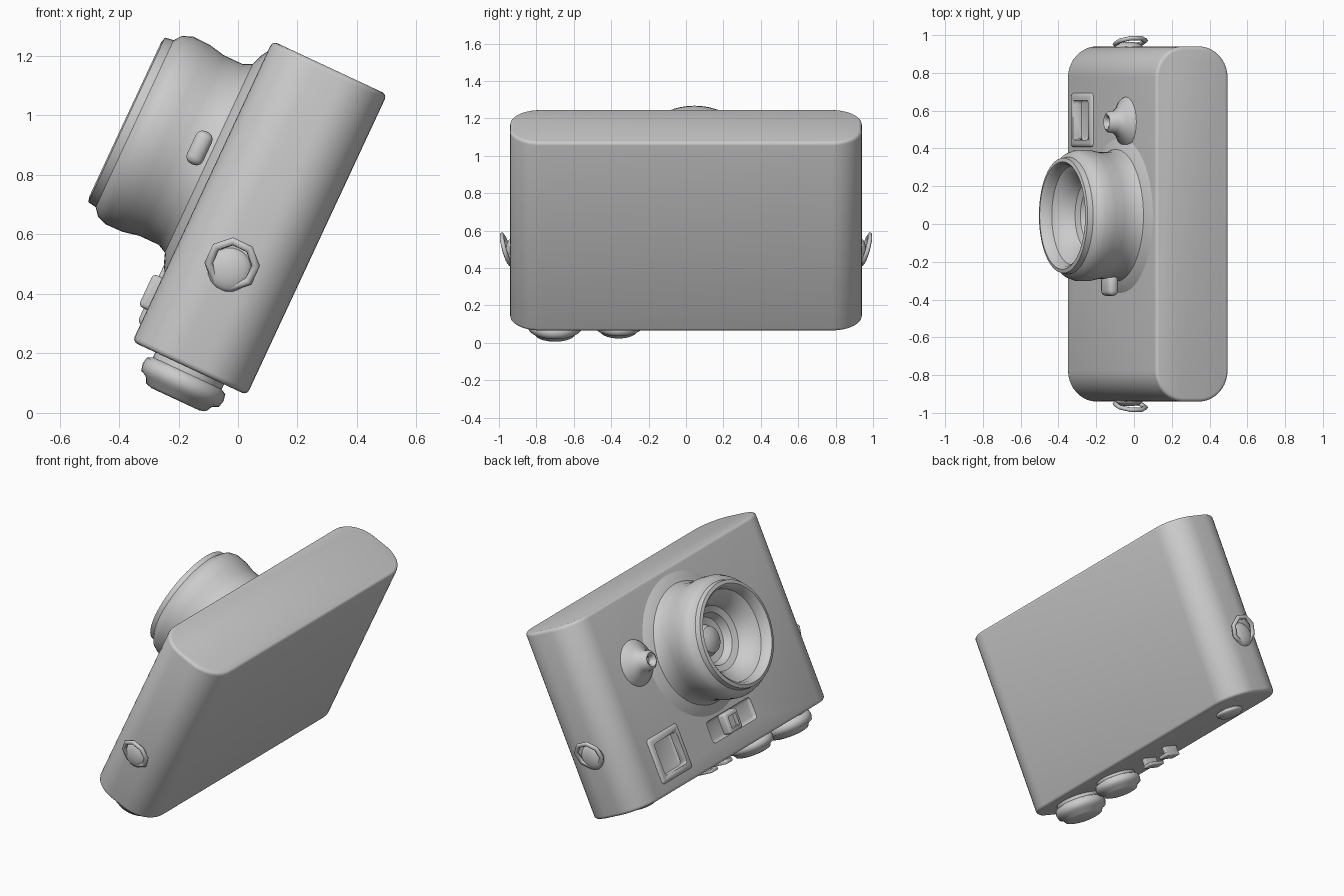
import bpy, bmesh, math
from mathutils import Matrix, Vector

if "Cube" in bpy.data.objects:
    bpy.data.objects.remove(bpy.data.objects["Cube"])

mat = bpy.data.materials.new("plain grey")
mat.use_nodes = True
GREY = (0.6, 0.6, 0.6, 1)
mat.diffuse_color = GREY
mat.node_tree.nodes["Principled BSDF"].inputs["Base Color"].default_value = GREY

# Camera frame: X out of the lens, Y along the body, Z to the knobs (tipped over)
T = math.radians(25)
s, c = math.sin(T), math.cos(T)
POSE = Matrix(((-c, 0, -s, 0.073), (0, 1, 0, 0), (s, 0, -c, 0.655), (0, 0, 0, 1)))
AXES = {"X": Matrix.Rotation(math.pi / 2, 4, "Y"), "Z": Matrix(),
        "-Y": Matrix.Rotation(math.pi / 2, 4, "X")}


def finish(name, bm, angle=40):
    bmesh.ops.recalc_face_normals(bm, faces=bm.faces)
    bm.transform(POSE)
    me = bpy.data.meshes.new(name)
    bm.to_mesh(me)
    bm.free()
    me.materials.append(mat)
    ob = bpy.data.objects.new(name, me)
    bpy.context.collection.objects.link(ob)
    bpy.ops.object.select_all(action="DESELECT")
    ob.select_set(True)
    bpy.context.view_layer.objects.active = ob
    bpy.ops.object.shade_smooth_by_angle(angle=math.radians(angle))
    return ob


def lathe(name, profile, at, axis="Z", steps=40, angle=40):
    """Turn (radius, height) points about an axis through a point."""
    bm = bmesh.new()
    vs = [bm.verts.new((r, 0, h)) for r, h in profile]
    es = [bm.edges.new(p) for p in zip(vs, vs[1:])]
    bmesh.ops.spin(bm, geom=vs + es, cent=(0, 0, 0), axis=(0, 0, 1),
                   angle=math.tau, steps=steps)
    bmesh.ops.remove_doubles(bm, verts=bm.verts, dist=0.0005)
    bm.transform(Matrix.Translation(at) @ AXES[axis])
    return finish(name, bm, angle)


def box(name, at, size, bevel=0.0):
    bm = bmesh.new()
    bmesh.ops.create_cube(bm, size=1)
    bm.transform(Matrix.Translation(at) @ Matrix.Diagonal((*size, 1)))
    if bevel:
        bmesh.ops.bevel(bm, geom=bm.edges[:], offset=bevel, segments=3,
                        affect="EDGES", profile=0.5)
    return finish(name, bm)


def cut(target, cutter):
    mod = target.modifiers.new("cut", "BOOLEAN")
    mod.operation, mod.object, mod.solver = "DIFFERENCE", cutter, "EXACT"
    bpy.context.view_layer.objects.active = target
    bpy.ops.object.modifier_apply(modifier=mod.name)
    bpy.data.objects.remove(cutter)


# Body: slab with rounded ends and softly broken rims
bm = bmesh.new()
bmesh.ops.create_cube(bm, size=1)
bm.transform(Matrix.Diagonal((0.425, 1.88, 1.115, 1)))
ends = [e for e in bm.edges if abs((e.verts[0].co - e.verts[1].co).z) > 1]
bmesh.ops.bevel(bm, geom=ends, offset=0.165, segments=10, affect="EDGES", profile=0.5)
rims = [e for e in bm.edges if len({f.normal.z > 0.9 or f.normal.z < -0.9
                                    for f in e.link_faces}) == 2]
bmesh.ops.bevel(bm, geom=rims, offset=0.018, segments=3, affect="EDGES", profile=0.5)
body = finish("body", bm)

# Viewfinder and rangefinder recesses
cut(body, box("viewfinder_cutter", (0.22, 0.55, 0.36), (0.1, 0.22, 0.22), 0.02))
cut(body, box("rangefinder_cutter", (0.22, -0.04, 0.38), (0.05, 0.42, 0.13), 0.02))
bpy.context.view_layer.objects.active = body
body.select_set(True)
bpy.ops.object.shade_smooth_by_angle(angle=math.radians(40))

# Raised window frames
frame = box("viewfinder_frame", (0.2, 0.55, 0.36), (0.05, 0.29, 0.27), 0.02)
cut(frame, box("frame_cutter", (0.22, 0.55, 0.36), (0.2, 0.21, 0.19), 0.02))
small = box("rangefinder_frame", (0.21, -0.02, 0.38), (0.07, 0.12, 0.12), 0.015)
cut(small, box("small_cutter", (0.25, -0.02, 0.38), (0.06, 0.07, 0.07)))

# Lens: flared mount, barrel, rim and stepped hollow with a small glass dome
LENS = (0, 0.045, -0.11)
lathe("lens_barrel", [(0.43, 0.2), (0.39, 0.225), (0.35, 0.24), (0.335, 0.27),
                      (0.335, 0.34), (0.347, 0.4), (0.348, 0.46), (0.335, 0.495),
                      (0.31, 0.515), (0.305, 0.545), (0.285, 0.55), (0.27, 0.535),
                      (0.262, 0.49), (0.24, 0.475), (0.2, 0.43), (0.185, 0.39),
                      (0.15, 0.375), (0.13, 0.33), (0.09, 0.32), (0.075, 0.355),
                      (0.04, 0.37), (0, 0.375)], LENS, "X", 56)
box("focus_tab", (0.283, -0.325, -0.128), (0.06, 0.11, 0.12), 0.025)

# Timer knob with a dimpled tip
lathe("timer_knob", [(0.14, 0.2), (0.125, 0.225), (0.085, 0.25), (0.06, 0.28),
                     (0.055, 0.315), (0.04, 0.325), (0.025, 0.315), (0.02, 0.29),
                     (0, 0.29)], (0, 0.54, -0.18), "X", 28, 60)

# Dials on the knob side
for name, y, r, h in (("shutter_dial", -0.7, 0.15, 0.12),
                      ("wind_dial", -0.36, 0.135, 0.105),
                      ("release_button", 0.66, 0.08, 0.045)):
    lathe(name, [(0, -0.01), (r * 0.85, -0.01), (r * 0.85, h * 0.2), (r * 0.97, h * 0.28),
                 (r, h * 0.48), (r * 0.96, h * 0.68), (r * 0.82, h * 0.76),
                 (r * 0.74, h * 0.94), (r * 0.6, h), (0, h)],
          (0, y, 0.552), "Z", 32, 60)

# Accessory shoe: a pair of bent rails
for side, y in (("right", -0.08), ("left", 0.1)):
    inward = -0.02 if y > 0 else 0.02
    box(side + "_shoe_post", (0.02, y, 0.575), (0.1, 0.025, 0.06), 0.005)
    box(side + "_shoe_lip", (0.02, y + inward, 0.605), (0.11, 0.065, 0.02), 0.006)

# Strap lugs: a domed boss and a leaning faceted ring at each end
for side, sign in (("right", -1), ("left", 1)):
    bm = bmesh.new()
    bmesh.ops.create_uvsphere(bm, u_segments=20, v_segments=10, radius=1)
    bm.transform(Matrix.Translation((0.018, sign * 0.935, 0.2))
                 @ Matrix.Diagonal((0.075, 0.03, 0.075, 1)))
    finish(side + "_strap_boss", bm)
    bm = bmesh.new()
    loops = []
    for i in range(8):
        a = math.tau * (i + 0.5) / 8
        out = Vector((math.cos(a), 0, math.sin(a)))
        loops.append([bm.verts.new(out * (0.08 + 0.014 * math.cos(b))
                                   + Vector((0, 0.012 * math.sin(b), 0)))
                      for b in [math.tau * j / 8 for j in range(8)]])
    for i in range(8):
        p, q = loops[i], loops[(i + 1) % 8]
        for j in range(8):
            k = (j + 1) % 8
            bm.faces.new((p[j], p[k], q[k], q[j]))
    bm.transform(Matrix.Translation((0.018, sign * 0.962, 0.18))
                 @ Matrix.Rotation(sign * math.radians(17), 4, "X"))
    finish(side + "_strap_ring", bm, 60)
